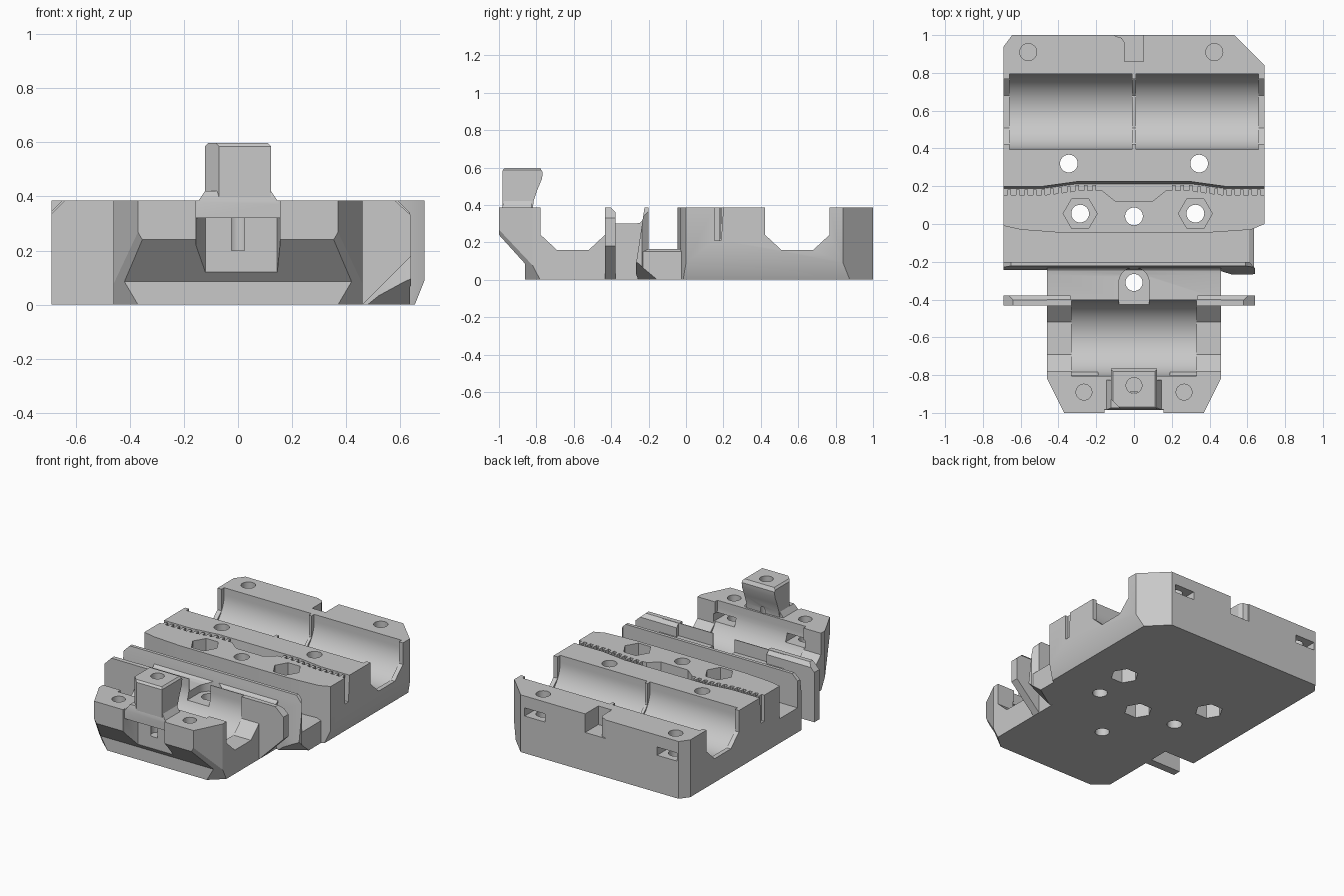
import bpy, bmesh, math
from mathutils import Vector

if "Cube" in bpy.data.objects:
    bpy.data.objects.remove(bpy.data.objects["Cube"])

grey = bpy.data.materials.new("grey_plastic")
grey.use_nodes = True
COLOUR = (0.58, 0.58, 0.58, 1)
grey.diffuse_color = COLOUR
grey.node_tree.nodes["Principled BSDF"].inputs["Base Color"].default_value = COLOUR

TOP = 0.385


def prism(name, pts, axis, lo, hi):
    """Extrude a 2D outline along an axis: x takes (y,z), y takes (x,z), z takes (x,y)."""
    place = {"x": lambda a, b, d: (d, a, b),
             "y": lambda a, b, d: (a, d, b),
             "z": lambda a, b, d: (a, b, d)}[axis]
    bm = bmesh.new()
    ends = [[bm.verts.new(place(a, b, d)) for a, b in pts] for d in (lo, hi)]
    n = len(pts)
    bm.faces.new(ends[0])
    bm.faces.new(ends[1])
    for i in range(n):
        j = (i + 1) % n
        bm.faces.new((ends[0][i], ends[0][j], ends[1][j], ends[1][i]))
    bmesh.ops.recalc_face_normals(bm, faces=bm.faces)
    me = bpy.data.meshes.new(name)
    bm.to_mesh(me)
    bm.free()
    ob = bpy.data.objects.new(name, me)
    me.materials.append(grey)
    bpy.context.collection.objects.link(ob)
    return ob


def box(name, x0, x1, y0, y1, z0, z1):
    return prism(name, [(x0, y0), (x1, y0), (x1, y1), (x0, y1)], "z", z0, z1)


def disc(x, y, r, z0, z1, sides=32):
    pts = [(x + r * math.cos(math.tau * i / sides), y + r * math.sin(math.tau * i / sides))
           for i in range(sides)]
    return prism("hole_cutter", pts, "z", z0, z1)


def slice_off(ob, point, normal):
    """Remove everything on the side the normal points to."""
    bm = bmesh.new()
    bm.from_mesh(ob.data)
    geom = bm.verts[:] + bm.edges[:] + bm.faces[:]
    cut = bmesh.ops.bisect_plane(bm, geom=geom, plane_co=point,
                                 plane_no=Vector(normal).normalized(),
                                 clear_outer=True)["geom_cut"]
    bmesh.ops.edgeloop_fill(bm, edges=[e for e in cut if isinstance(e, bmesh.types.BMEdge)])
    bmesh.ops.recalc_face_normals(bm, faces=bm.faces)
    bm.to_mesh(ob.data)
    bm.free()


def carve(ob, cutters):
    bpy.context.view_layer.objects.active = ob
    for c in cutters:
        m = ob.modifiers.new("cut", "BOOLEAN")
        m.operation, m.solver, m.object = "DIFFERENCE", "EXACT", c
        bpy.ops.object.modifier_apply(modifier=m.name)


def channel(y, x0, x1, pockets):
    """Bearing channel: faceted groove full length, round pockets between ribs."""
    half = [(0.172, 0.5), (0.172, 0.24), (0.086, 0.16)]
    outline = [(y + a, z) for a, z in half] + [(y - a, z) for a, z in reversed(half)]
    cuts = [prism("groove_cutter", outline, "x", x0, x1)]
    arc = [(y - 0.2 * math.cos(math.pi * i / 32), 0.337 - 0.2 * math.sin(math.pi * i / 32))
           for i in range(33)]
    arc = [(y - 0.2, 0.5)] + arc + [(y + 0.2, 0.5)]
    return cuts + [prism("pocket_cutter", arc, "x", a, b) for a, b in pockets]


# Rear bearing body
rear = prism("rear_body", [(-0.69, -0.01), (-0.6, -0.03), (-0.4, -0.045), (0.4, -0.045),
                           (0.62, -0.03), (0.69, 0), (0.69, 0.84), (0.53, 1),
                           (-0.645, 1), (-0.69, 0.94)], "z", 0, TOP)
slice_off(rear, (0.69, 0, 0.09), (0.09, 0, -0.036))
rear_cuts = channel(0.595, -0.8, 0.8, [(-0.66, -0.01), (0.01, 0.66)])

# Screw holes, with hexagonal nut pockets above or below
centre_nut = disc(0, 0.04, 0.088, -0.1, 0.18, 6)
rear_cuts += [centre_nut, disc(0, 0.04, 0.047, -0.1, 0.5)]
for x in (-0.345, 0.345):
    rear_cuts += [disc(x, 0.32, 0.047, -0.1, 0.5), disc(x, 0.32, 0.088, -0.1, 0.18, 6)]
for x in (-0.285, 0.325):
    rear_cuts += [disc(x, 0.055, 0.047, -0.1, 0.5), disc(x, 0.055, 0.09, 0.2, 0.5, 6)]
for x in (-0.56, 0.425):
    rear_cuts += [disc(x, 0.91, 0.045, 0.2, 0.5),
                  box("nut_slot_cutter", x - 0.075, x + 0.075, 0.86, 1.1, 0.25, 0.305)]

# Cable notch in the rear edge
rear_cuts.append(prism("notch_cutter", [(-0.05, 0.86), (0.05, 0.86), (0.05, 1.1), (-0.1, 1.1),
                                        (-0.1, 0.995), (-0.065, 0.985), (-0.05, 0.96)],
                       "z", 0.26, 0.5))


# Toothed belt clamp slot with a clear centre and a leaning back wall
def edge(x):
    return 0.2 + 0.025 * min(1, max(0, (0.48 - abs(x)) / 0.18))


belt = [(0.8, edge(0.8)), (0.48, edge(0.48)), (0.3, edge(0.3))]
belt += [(-x, y) for x, y in reversed(belt)]
side = [(0.8, 0.155)]
for i in range(11):
    x = 0.67 - i * 0.045
    hi, lo = edge(x) - 0.018, edge(x) - 0.047
    side += [(x, lo), (x, hi), (x - 0.02, hi), (x - 0.02, lo)]
side += [(0.17, 0.178), (0.1, 0.122)]
belt += [(-x, y) for x, y in side] + [(x, y) for x, y in reversed(side)]
belt_cutter = prism("belt_cutter", belt, "z", 0.21, 0.39)
for v in belt_cutter.data.vertices:
    if v.co.z < 0.3 and v.co.y > edge(v.co.x) - 0.001:
        v.co.y -= 0.012
carve(rear, rear_cuts + [belt_cutter])

# Belt trough floor and its front wall, with a stepped end and undercut corner
floor = box("trough_floor", -0.69, 0.635, -0.235, 0.005, 0, 0.165)
slice_off(floor, (0.61, 0, 0.165), (0.6, 0, 1))
wall = prism("trough_wall", [(-0.69, -0.2), (-0.69, -0.243), (0.44, -0.243), (0.52, -0.268),
                             (0.64, -0.268), (0.64, -0.235), (0.61, -0.2)], "z", 0, TOP)
slice_off(wall, (0, -0.222, TOP), (0, -1, 0.15))
slice_off(wall, (-0.65, 0, TOP), (-1, 0, 1))
slice_off(wall, (0.59, 0, TOP), (1, 0, 1))
for ob in (floor, wall):
    slice_off(ob, (0.64, -0.15, 0), (0.118, -0.18, -0.216))
carve(floor, [centre_nut])

# Front bearing block with sloped nose and angled corners
front = prism("front_block", [(-1, TOP), (-1, 0.24), (-0.86, 0.085), (-0.86, 0), (-0.22, 0),
                              (-0.22, 0.33), (-0.245, 0.305), (-0.27, 0.3), (-0.4, 0.3),
                              (-0.4, TOP)], "x", -0.46, 0.46)
for s in (-1, 1):
    slice_off(front, (s * 0.37, -1, 0), (s * 0.18, -0.09, 0))
    p = Vector((s * 0.37, -0.86, 0))
    n = (Vector((s * 0.46, -0.78, 0)) - p).cross(Vector((s * 0.42, -0.86, 0.085)) - p)
    slice_off(front, p, -n if n.y > 0 else n)

post_hole = disc(0, -0.855, 0.042, 0.2, 0.7)
front_cuts = channel(-0.605, -0.8, 0.8, [(-0.33, 0.33)]) + [
    post_hole,
    box("foot_recess_cutter", -0.155, 0.155, -1.1, -0.982, 0.2, 0.5),
    prism("nose_recess_cutter", [(-0.155, -1.1), (-0.155, -0.98), (-0.12, -0.89),
                                 (0.145, -0.89), (0.155, -0.98), (0.155, -1.1)],
          "z", 0.12, 0.32),
    disc(0, -0.31, 0.045, -0.1, 0.5),
    disc(0, -0.31, 0.08, 0.25, 0.5),
    box("head_slot_cutter", -0.08, 0.08, -0.5, -0.31, 0.25, 0.5)]
for x in (-0.265, 0.265):
    front_cuts += [disc(x, -0.89, 0.042, 0.2, 0.5),
                   box("nut_slot_cutter", x - 0.075, x + 0.075, -0.94, -0.7, 0.25, 0.305)]
carve(front, front_cuts)

# Thin side wings
wings = prism("side_wings", [(-0.69, 0), (-0.69, 0.335), (-0.64, TOP), (0.58, TOP),
                             (0.64, 0.33), (0.64, 0.18), (0.46, 0)], "y", -0.432, -0.378)
slice_off(wings, (0, -0.402, TOP), (0, 1, 1))
carve(wings, [box("wing_gap_cutter", -0.335, 0.335, -0.6, -0.3, -0.1, 0.5)])

# Sensor post leaning over the front channel
post = prism("post", [(-0.98, 0.33), (-0.98, 0.585), (-0.968, 0.598), (-0.78, 0.598),
                      (-0.766, 0.575), (-0.77, 0.54), (-0.795, 0.48), (-0.815, 0.42),
                      (-0.82, 0.37), (-0.82, 0.33)], "x", -0.122, 0.122)
slice_off(post, (-0.12, -0.93, 0), (-1, -1, 0))
for s in (-1, 1):
    slice_off(post, (s * 0.11, 0, 0.598), (s, 0, 1))

# Flared collar at the foot of the post
collar = prism("post_collar", [(-0.155, 0.32), (-0.155, 0.37), (-0.122, 0.42),
                               (0.122, 0.42), (0.155, 0.37), (0.155, 0.32)],
               "y", -0.985, -0.825)
slice_off(collar, (0, -0.985, 0.38), (0, -1, 0.3))
for ob in (post, collar):
    carve(ob, [post_hole])

# Remove cutters and finish shading
for ob in list(bpy.data.objects):
    if ob.name.split(".")[0].endswith("_cutter"):
        bpy.data.objects.remove(ob)
for ob in (rear, floor, wall, front, wings, post, collar):
    bpy.ops.object.select_all(action="DESELECT")
    ob.select_set(True)
    bpy.context.view_layer.objects.active = ob
    bpy.ops.object.shade_smooth_by_angle(angle=math.radians(25))
